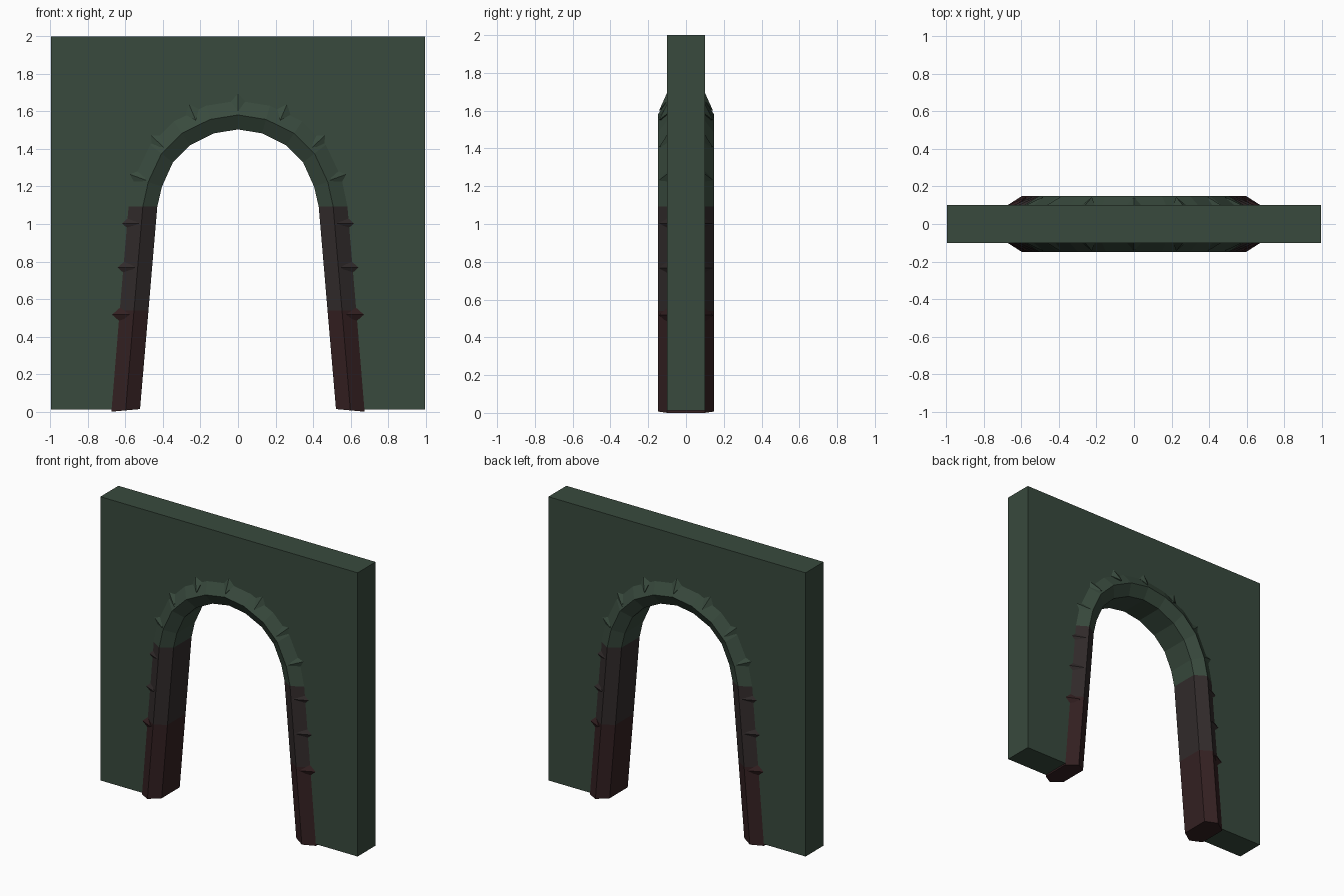
import bpy, bmesh
from math import cos, sin, radians
from mathutils import Vector

if "Cube" in bpy.data.objects:
    bpy.data.objects.remove(bpy.data.objects["Cube"])


def material(name, rgb):
    m = bpy.data.materials.new(name)
    m.diffuse_color = (*rgb, 1)
    m.use_nodes = True
    m.node_tree.nodes["Principled BSDF"].inputs["Base Color"].default_value = m.diffuse_color
    return m


MATS = [material("dark_green_stone", (0.040, 0.068, 0.047)),
        material("brown_grey_stone", (0.031, 0.024, 0.024)),
        material("dark_red_stone", (0.034, 0.0145, 0.0155))]


def finish(name, bm, banded=False):
    """Turn a bmesh into an object; banded parts are coloured by height."""
    bmesh.ops.recalc_face_normals(bm, faces=bm.faces)
    if banded:
        for f in bm.faces:
            z = f.calc_center_median().z
            f.material_index = 0 if z > 1.093 else 1 if z > 0.54 else 2
    me = bpy.data.meshes.new(name)
    bm.to_mesh(me)
    bm.free()
    for m in MATS:
        me.materials.append(m)
    ob = bpy.data.objects.new(name, me)
    bpy.context.collection.objects.link(ob)
    return ob


# Inner edge of the opening, right half: x, z, angle pointing out into the stone
half = [(0.522, 0.014, -5.2), (0.477, 0.54, 0), (0.43, 1.093, 0), (0.405, 1.20, 18),
        (0.347, 1.328, 38), (0.256, 1.42, 56), (0.128, 1.483, 74), (0, 1.504, 90)]
path = half + [(-x, z, 180 - a) for x, z, a in half[-2::-1]]


def offset(p, s):
    x, z, a = p
    return x + s * cos(radians(a)), z + s * sin(radians(a))


# Wall: slab with the arched opening left out, cut along the middle of the frame
bm = bmesh.new()
opening = [offset(p, 0.08) for p in path]
opening[0] = (opening[0][0], 0.012)
opening[-1] = (opening[-1][0], 0.012)
outline = [(-0.997, 0.012), (-0.997, 2), (0.997, 2), (0.997, 0.012)] + opening
face = bm.faces.new([bm.verts.new((x, -0.1, z)) for x, z in outline])
ext = bmesh.ops.extrude_face_region(bm, geom=[face], use_keep_orig=True)
bmesh.ops.translate(bm, vec=(0, 0.2, 0),
                    verts=[g for g in ext["geom"] if isinstance(g, bmesh.types.BMVert)])
finish("wall", bm)

# Arch frame: hexagonal section swept along the opening
section = [(0, -0.1), (0.077, -0.148), (0.153, -0.1),
           (0.153, 0.1), (0.077, 0.148), (0, 0.1)]
bm = bmesh.new()
rings = []
for p in path:
    ring = []
    for s, y in section:
        x, z = offset(p, s)
        ring.append(bm.verts.new((x, y, max(z, 0))))
    rings.append(ring)
for a, b in zip(rings, rings[1:]):
    for i in range(6):
        j = (i + 1) % 6
        bm.faces.new((a[i], a[j], b[j], b[i]))
bm.faces.new(rings[0])
bm.faces.new(rings[-1])
finish("arch_frame", bm, True)

# Spikes around the frame: foot of the ridge x, z and outward angle
half_spikes = [(0.576, 0.517, 0), (0.547, 0.768, 0), (0.523, 1.003, 0),
               (0.487, 1.232, 20), (0.395, 1.408, 43), (0.224, 1.55, 67)]
spikes = half_spikes + [(-x, z, 180 - a) for x, z, a in half_spikes] + [(0, 1.60, 90)]
for n, (x, z, a) in enumerate(spikes):
    out = Vector((cos(radians(a)), 0, sin(radians(a))))
    side = Vector((-out.z, 0, out.x))
    foot = Vector((x, 0, z))
    bm = bmesh.new()
    for d in (-1, 1):
        for pos, y in ((foot, 0.143), (foot + out * 0.095, 0.1),
                       (foot + out * 0.052 + side * 0.038, 0.1),
                       (foot + out * 0.052 - side * 0.038, 0.1)):
            bm.verts.new(pos + Vector((0, d * y, 0)))
    bmesh.ops.convex_hull(bm, input=bm.verts)
    ob = finish("frame_spike_%02d" % (n + 1), bm)
    idx = 0 if z > 1.093 else 1 if z > 0.54 else 2
    for poly in ob.data.polygons:
        poly.material_index = idx
